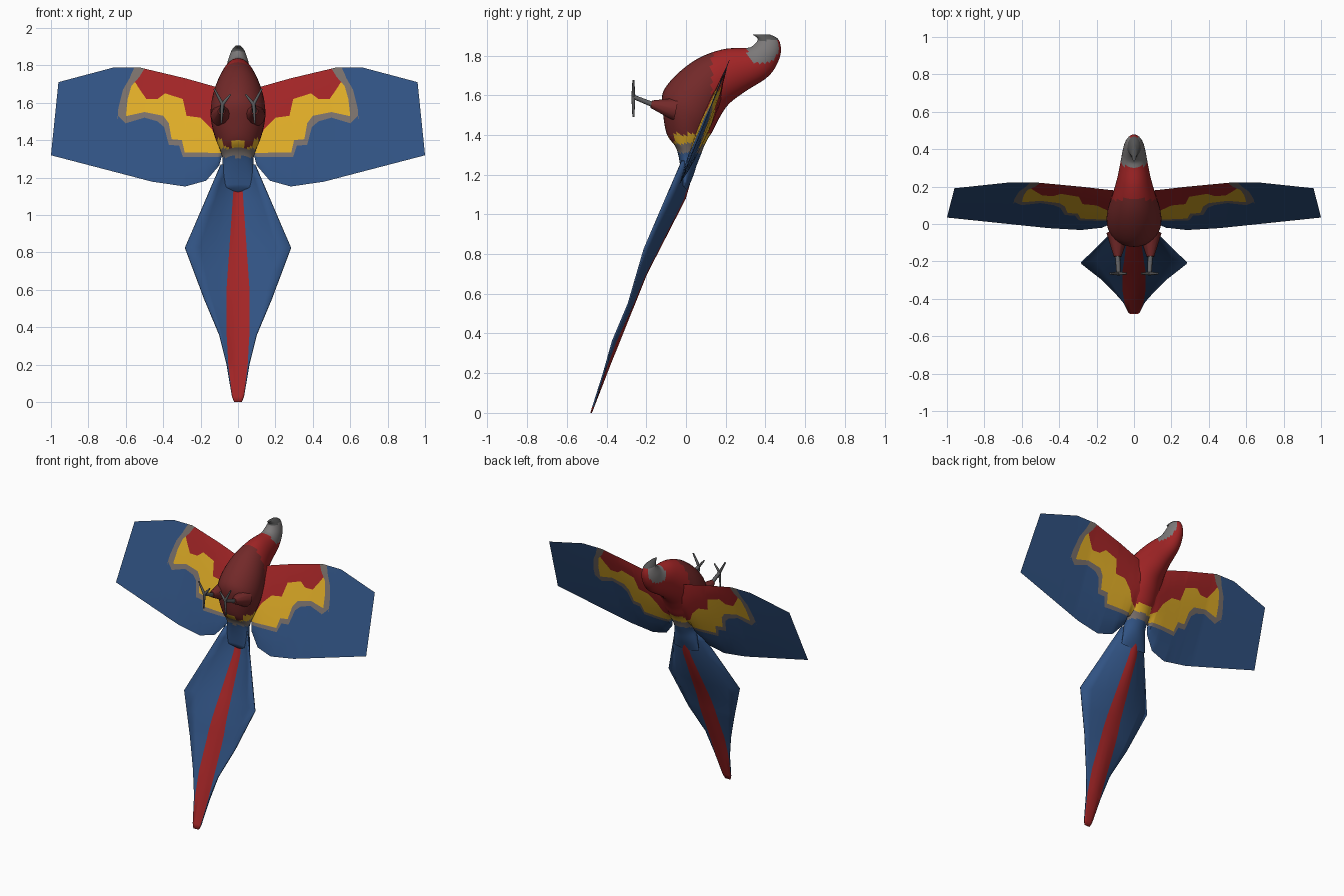
import bpy, bmesh, math
from mathutils import Vector

cube = bpy.data.objects.get("Cube")
if cube:
    bpy.data.objects.remove(cube)

COLOURS = {
    "bright_red": (.36, .018, .019),
    "dull_red": (.17, .022, .022),
    "yellow": (.73, .41, .02),
    "fringe_grey": (.19, .16, .145),
    "blue": (.03, .085, .225),
    "face_grey": (.2, .19, .19),
    "beak_grey": (.09, .09, .09),
    "leg_grey": (.11, .11, .115),
}
NAMES = list(COLOURS)
RED, DULL, YELLOW, FRINGE, BLUE, FACE, BEAK, LEG = range(len(NAMES))
materials = []
for name, rgb in COLOURS.items():
    m = bpy.data.materials.new(name)
    m.use_nodes = True
    m.diffuse_color = (*rgb, 1)
    shader = m.node_tree.nodes["Principled BSDF"]
    shader.inputs["Base Color"].default_value = (*rgb, 1)
    shader.inputs["Roughness"].default_value = .8
    materials.append(m)


def finish(bm, name, mirror=False, angle=50):
    bmesh.ops.remove_doubles(bm, verts=bm.verts, dist=.0003)
    bmesh.ops.recalc_face_normals(bm, faces=bm.faces)
    mesh = bpy.data.meshes.new(name)
    for f in bm.faces:
        f.smooth = True
    bm.to_mesh(mesh)
    bm.free()
    mesh.set_sharp_from_angle(angle=math.radians(angle))
    for m in materials:
        mesh.materials.append(m)
    obj = bpy.data.objects.new(name, mesh)
    bpy.context.collection.objects.link(obj)
    if mirror:
        obj.modifiers.new("mirror", "MIRROR").use_clip = False
    return obj


def interp(points, x):
    """Height of a polyline at x."""
    if x <= points[0][0]:
        return points[0][1]
    for (x0, z0), (x1, z1) in zip(points, points[1:]):
        if x <= x1:
            return z0 + (z1 - z0) * (x - x0) / (x1 - x0)
    return points[-1][1]


def skin(bm, rows, closed, colour):
    """Quads between rows of points; colour(row, column, centre) gives the material."""
    verts = [[bm.verts.new(p) for p in row] for row in rows]
    n = len(rows[0])
    for i in range(len(rows) - 1):
        for j in range(n if closed else n - 1):
            k = (j + 1) % n
            f = bm.faces.new((verts[i][j], verts[i][k], verts[i + 1][k], verts[i + 1][j]))
            f.material_index = colour(i, j, f.calc_center_median())
    return verts


def wing_plane(z):
    return .035 + .4 * (z - 1.32)


# Body and head: rings given by belly y, z, back y, z and half width
stations = [Vector(s) for s in (
    (.335, 1.906, .42, 1.907, .012), (.362, 1.882, .468, 1.878, .034),
    (.335, 1.848, .475, 1.80, .054), (.30, 1.838, .42, 1.70, .066),
    (.20, 1.834, .30, 1.62, .088), (.09, 1.80, .215, 1.555, .115),
    (0, 1.745, .165, 1.48, .138), (-.08, 1.67, .135, 1.42, .147),
    (-.12, 1.60, .11, 1.38, .14), (-.115, 1.5, .09, 1.34, .122),
    (-.095, 1.4, .075, 1.30, .095), (-.05, 1.335, .055, 1.25, .082),
    (-.03, 1.25, .035, 1.19, .09), (-.02, 1.15, .005, 1.12, .1))]


def body_colour(i, j, c):
    if c.z > 1.876:
        return BEAK
    if (c.y - .385) ** 2 + (c.z - 1.84) ** 2 < .0066:
        return FACE
    if c.z < 1.31:
        return BLUE
    if c.z < 1.355:
        return FRINGE
    if c.z < 1.405 and (abs(c.x) < .03 or c.y > -.06):
        return YELLOW
    return DULL if c.y < min(.13, wing_plane(c.z) + .01) else RED


STEPS, SIDES = 5, 32
rings = []
for i in range(len(stations) - 1):
    p0, p1, p2, p3 = (stations[min(max(k, 0), len(stations) - 1)] for k in range(i - 1, i + 3))
    for k in range(STEPS + (i == len(stations) - 2)):
        t = k / STEPS
        s = (p1 * 2 + (p2 - p0) * t + (p0 * 2 - p1 * 5 + p2 * 4 - p3) * t * t
             + (p1 * 3 - p0 - p2 * 3 + p3) * t ** 3) / 2
        belly, back = Vector((0, s[0], s[1])), Vector((0, s[2], s[3]))
        mid, half = (belly + back) / 2, (belly - back) / 2
        angles = [math.tau * a / SIDES for a in range(SIDES)]
        rings.append([mid + half * math.cos(a) + Vector((s[4] * math.sin(a), 0, 0)) for a in angles])
bm = bmesh.new()
loft = skin(bm, rings, True, body_colour)
bm.faces.new(loft[0]).material_index = BEAK
bm.faces.new(loft[-1]).material_index = BLUE
finish(bm, "body_and_head")

# Wings: bands of feathers between boundary lines, from leading to trailing edge
leading = [(.04, 1.67), (.12, 1.685), (.28, 1.73), (.52, 1.787), (.67, 1.787), (.96, 1.71), (1, 1.32)]
trailing = [(.04, 1.33), (.085, 1.32), (.1, 1.265), (.17, 1.183), (.283, 1.152), (.46, 1.178), (1, 1.319)]
grey_top = [(.555, 1.79), (.58, 1.73), (.615, 1.67), (.64, 1.57), (.645, 1.5)]
red_top = [(.5, 1.79), (.525, 1.74), (.57, 1.69), (.59, 1.62), (.6, 1.53)]
red_low = [(.04, 1.36), (.11, 1.4), (.14, 1.46), (.2, 1.52), (.275, 1.53), (.295, 1.62),
           (.39, 1.65), (.43, 1.62), (.49, 1.62), (.525, 1.67), (.55, 1.71)]
yellow_low = [(.04, 1.33), (.285, 1.335), (.3, 1.4), (.355, 1.405), (.37, 1.49),
              (.4, 1.53), (.5, 1.55), (.59, 1.53)]
grey_low = [(.04, 1.31), (.295, 1.31), (.315, 1.37), (.37, 1.375), (.395, 1.47),
            (.43, 1.5), (.5, 1.52), (.6, 1.49), (.64, 1.53)]
lines = [leading, grey_top, red_top, red_low, yellow_low, grey_low, trailing]
bands = [BLUE, FRINGE, RED, YELLOW, FRINGE, BLUE]
SUB = 3
columns = sorted({p[0] for line in lines for p in line} | {.04 + .03 * k for k in range(32)})
rows = []
for x in columns:
    top, bottom = interp(leading, x), interp(trailing, x)
    edges = [top]
    for line in lines[1:]:
        edges.append(max(min(interp(line, x), edges[-1]), bottom))
    zs = [a + (b - a) * k / SUB for a, b in zip(edges, edges[1:]) for k in range(SUB)] + [bottom]
    thick = .04 * max(0, 1 - x / .5) + .012 * (1 - x)
    front, rear = [], []
    for z in zs:
        s = (top - z) / max(top - bottom, .001)
        bulge = thick * math.sqrt(max(0, math.sin(math.pi * min(max(s, 0), 1))))
        front.append((x, wing_plane(z) - .5 * bulge, z))
        rear.append((x, wing_plane(z) + bulge, z))
    rows.append(front + rear[::-1])
count = len(bands) * SUB


def wing_colour(i, j, c):
    return bands[min(j if j < count else max(2 * count - j, 0), count - 1) // SUB]


bm = bmesh.new()
skin(bm, rows, True, wing_colour)
bmesh.ops.dissolve_degenerate(bm, dist=.0002, edges=bm.edges)
finish(bm, "wings", mirror=True, angle=40)

# Tail: arched sheet with a red stripe along the middle
width = [(0, .02), (.03, .032), (.2, .06), (.36, .1), (.55, .18), (.825, .283), (1.27, .09)]
stripe = [(0, .02), (.03, .032), (.2, .053), (.36, .062), (.6, .062), (1.19, .022)]
rim_y = [(0, -.478), (.2, -.415), (.36, -.37), (.55, -.29), (.825, -.21), (1.27, -.02)]
ridge_y = [(0, -.478), (.24, -.385), (.7, -.2), (1.08, -.005), (1.27, .05)]
levels = sorted({p[0] for line in (width, stripe, ridge_y) for p in line})
rows = []
for z in levels:
    w, s = interp(width, z), interp(stripe, z)
    half = [0, s * .5, s, s + (w - s) * .33, s + (w - s) * .67, w]
    rim, ridge = interp(rim_y, z), interp(ridge_y, z)
    rows.append([(x, ridge + (rim - ridge) * (abs(x) / w) ** 1.4, z)
                 for x in [-h for h in half[:0:-1]] + half])
bm = bmesh.new()
skin(bm, rows, False, lambda i, j, c: RED if 3 <= j <= 6 and c.z < 1.19 else BLUE)
tail = finish(bm, "tail")
solid = tail.modifiers.new("thickness", "SOLIDIFY")
solid.thickness = .008
solid.offset = 0


# Legs: feathered thigh, shank and three toes
def limb(bm, a, b, r0, r1, material, sides=10):
    a, b = Vector(a), Vector(b)
    turn = (b - a).to_track_quat("Z", "Y")
    ends = [[p + turn @ Vector((r * math.cos(math.tau * k / sides), r * math.sin(math.tau * k / sides), 0))
             for k in range(sides)] for p, r in ((a, r0), (b, r1))]
    for ring in skin(bm, ends, True, lambda i, j, c: material):
        bm.faces.new(ring).material_index = material


bm = bmesh.new()
limb(bm, (.085, -.05, 1.53), (.088, -.175, 1.555), .062, .02, DULL)
limb(bm, (.088, -.16, 1.55), (.083, -.265, 1.592), .014, .011, LEG)
for toe in ((.128, -.265, 1.675), (.04, -.265, 1.645), (.09, -.265, 1.49)):
    limb(bm, (.083, -.265, 1.592), toe, .01, .005, LEG)
finish(bm, "legs", mirror=True)
